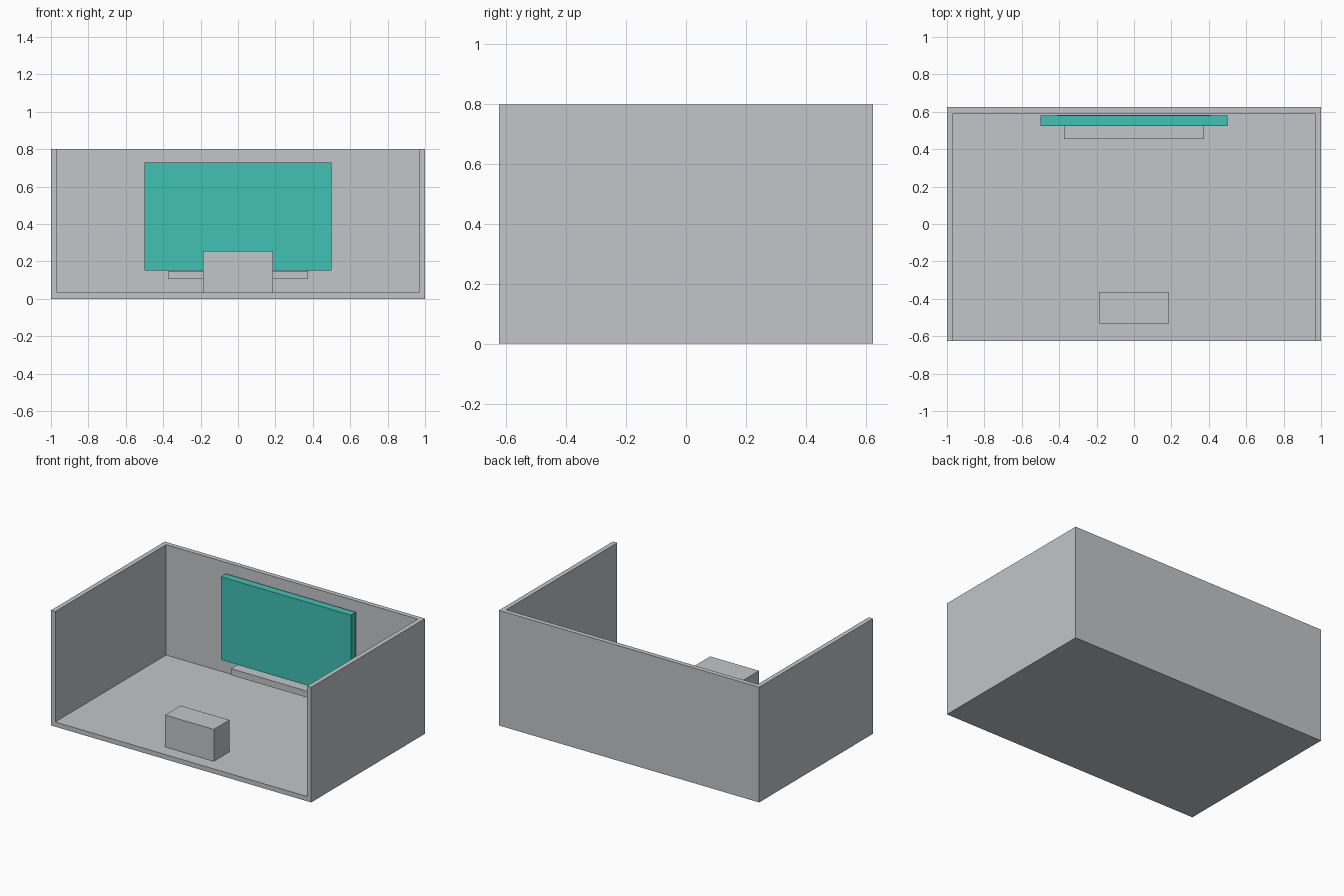
import bpy
import bmesh
from mathutils import Vector

if "Cube" in bpy.data.objects:
    bpy.data.objects.remove(bpy.data.objects["Cube"])


def material(name, rgb):
    m = bpy.data.materials.new(name)
    m.diffuse_color = (*rgb, 1.0)
    m.use_nodes = True
    m.node_tree.nodes["Principled BSDF"].inputs["Base Color"].default_value = m.diffuse_color
    return m


grey = material("light_grey", (0.54, 0.56, 0.58))
teal = material("teal", (0.053, 0.533, 0.451))


def add_object(name, bm, mat):
    bmesh.ops.recalc_face_normals(bm, faces=bm.faces)
    mesh = bpy.data.meshes.new(name)
    bm.to_mesh(mesh)
    bm.free()
    mesh.materials.append(mat)
    obj = bpy.data.objects.new(name, mesh)
    bpy.context.collection.objects.link(obj)
    return obj


def box(name, low, high, mat):
    low, high = Vector(low), Vector(high)
    bm = bmesh.new()
    bmesh.ops.create_cube(bm, size=1.0)
    for v in bm.verts:
        v.co = (low + high) / 2 + v.co * (high - low)
    return add_object(name, bm, mat)


def prism(name, outline, z0, z1, mat):
    bm = bmesh.new()
    face = bm.faces.new([bm.verts.new((x, y, z0)) for x, y in outline])
    top = bmesh.ops.extrude_face_region(bm, geom=[face], use_keep_orig=True)
    for v in top["geom"]:
        if isinstance(v, bmesh.types.BMVert):
            v.co.z = z1
    return add_object(name, bm, mat)


W, D, H, T = 1.0, 0.625, 0.80, 0.033   # half width, half depth, height, thickness

# Room shell: floor slab and one U-shaped wall, open at the front
box("floor", (-W, -D, 0), (W, D, T), grey)
prism("walls", [(-W, -D), (-W, D), (W, D), (W, -D),
                (W - T, -D), (W - T, D - T), (T - W, D - T), (T - W, -D)], T, H, grey)

# Wall screen with a slim backing plate
box("screen", (-0.50, 0.525, 0.152), (0.50, 0.579, 0.728), teal)
box("screen_backing", (-0.41, 0.579, 0.21), (0.41, 0.583, 0.67), grey)

# Low shelf under the screen and the block on the floor
box("shelf", (-0.373, 0.455, 0.105), (0.373, 0.579, 0.150), grey)
box("floor_block", (-0.187, -0.533, T), (0.187, -0.363, 0.255), grey)
